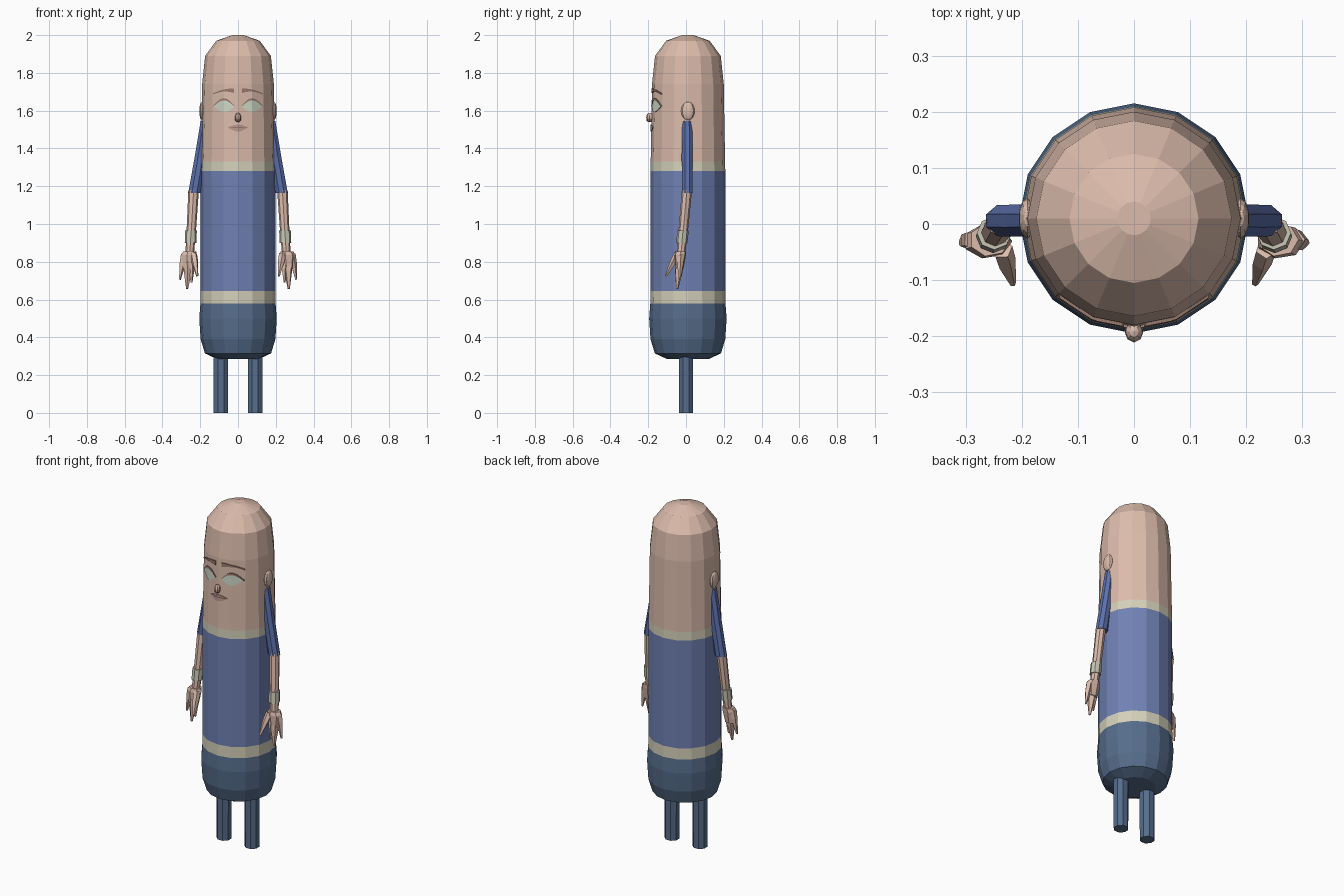
import bpy, bmesh, math
from mathutils import Vector

if "Cube" in bpy.data.objects:
    bpy.data.objects.remove(bpy.data.objects["Cube"])

CY = 0.01  # body axis position in y


def material(name, r, g, b):
    m = bpy.data.materials.new(name)
    lin = [((c / 255 + 0.055) / 1.055) ** 2.4 for c in (r, g, b)]
    m.diffuse_color = (*lin, 1)
    m.use_nodes = True
    m.node_tree.nodes["Principled BSDF"].inputs["Base Color"].default_value = m.diffuse_color
    return m


skin = material("skin", 220, 188, 172)
shirt = material("shirt blue", 112, 129, 180)
sleeve_blue = material("sleeve blue", 92, 112, 172)
cream = material("cream band", 212, 208, 186)
trousers = material("trouser blue", 86, 109, 139)
cuff_grey = material("cuff grey", 200, 198, 180)
eye_white = material("eye pale green", 205, 215, 198)
brow_brown = material("brow brown", 152, 122, 110)
lip = material("lip", 186, 152, 140)


def finish(bm, name, *mats):
    bmesh.ops.recalc_face_normals(bm, faces=bm.faces)
    me = bpy.data.meshes.new(name)
    bm.to_mesh(me)
    bm.free()
    for m in mats:
        me.materials.append(m)
    ob = bpy.data.objects.new(name, me)
    bpy.context.collection.objects.link(ob)
    return ob


def skin_rings(bm, rings):
    """Join rings of equal vertex count and cap both ends."""
    vs = [[bm.verts.new(p) for p in ring] for ring in rings]
    n = len(vs[0])
    for a, b in zip(vs, vs[1:]):
        for i in range(n):
            j = (i + 1) % n
            bm.faces.new((a[i], a[j], b[j], b[i]))
    bm.faces.new(vs[0])
    bm.faces.new(vs[-1])


def ring(c, rx, ry, n, turn=0.0):
    return [(c[0] + rx * math.cos(turn + math.tau * i / n),
             c[1] + ry * math.sin(turn + math.tau * i / n), c[2]) for i in range(n)]


def limb(name, mat, sections, n=8, turn=0.0):
    """Tube through sections of (x, y, z, rx, ry)."""
    bm = bmesh.new()
    skin_rings(bm, [ring(s[:3], s[3], s[4], n, turn) for s in sections])
    return finish(bm, name, mat)


def spike(name, mat, a, b, r0, r1, n=5):
    """Tapered finger between two points."""
    a, b = Vector(a), Vector(b)
    q = (b - a).to_track_quat('Z', 'Y')
    bm = bmesh.new()
    skin_rings(bm, [[c + q @ Vector((r * math.cos(math.tau * i / n), r * math.sin(math.tau * i / n), 0))
                     for i in range(n)] for c, r in ((a, r0), (a.lerp(b, 0.35), r0 * 0.95), (b, r1))])
    return finish(bm, name, mat)


def ball(name, mat, c, size, u=8, v=6):
    bm = bmesh.new()
    bmesh.ops.create_uvsphere(bm, u_segments=u, v_segments=v, radius=1)
    for p in bm.verts:
        p.co = Vector([p.co[i] * size[i] + c[i] for i in range(3)])
    return finish(bm, name, mat)


# Body: 16-sided capsule, coloured in bands by height
profile = [(0.11, 0.285), (0.175, 0.315), (0.198, 0.39), (0.205, 0.50), (0.199, 0.58),
           (0.198, 0.645), (0.198, 1.28), (0.197, 1.33), (0.193, 1.55), (0.19, 1.74),
           (0.174, 1.89), (0.115, 1.97), (0.03, 2.0)]
bm = bmesh.new()
skin_rings(bm, [ring((0, CY, z), r, r, 16) for r, z in profile])
body = finish(bm, "body", trousers, cream, shirt, skin)
for f in body.data.polygons:
    z = f.center.z
    f.material_index = 0 if z < 0.58 else 1 if z < 0.645 else 2 if z < 1.28 else 1 if z < 1.33 else 3


def front_y(x, z):
    """Front face of the 16-sided head at a given x and height."""
    r = 0.193 - (z - 1.55) * 0.0158
    t = math.pi / 8
    return CY - min((r * math.cos(t / 2) - abs(x) * math.sin(t * (k + 0.5))) / math.cos(t * (k + 0.5))
                    for k in range(4))


def face_plate(name, mat, x0, x1, lower, upper, lift=0.004, steps=10):
    """Thin plate following the head between two height curves."""
    bm = bmesh.new()
    xs = sorted({x0 + (x1 - x0) * i / steps for i in range(steps + 1)})
    rings = []
    for x in xs:
        t = (x - x0) / (x1 - x0)
        lo, hi = lower(t), upper(t)
        rings.append([(x, front_y(x, z) - d, z) for z, d in
                      ((lo, lift), (hi, lift), (hi, -0.003), (lo, -0.003))])
    skin_rings(bm, rings)
    return finish(bm, name, mat)


def arch(t):
    return math.sin(math.pi * min(max(t, 0.02), 0.98))


# Mouth and nose
face_plate("mouth", lip, -0.052, 0.052,
           lambda t: 1.511 - 0.022 * arch(t), lambda t: 1.513 + 0.013 * arch(t))
face_plate("mouth_line", brow_brown, -0.045, 0.045,
           lambda t: 1.509, lambda t: 1.509 + 0.004 * arch(t) + 0.001, 0.005)
ball("nose", skin, (0, -0.192, 1.565), (0.016, 0.019, 0.024))
ball("nose_underside", brow_brown, (0, -0.193, 1.553), (0.0165, 0.017, 0.014))

for side, s in (("right", 1), ("left", -1)):
    # Eyes with a thin dark lid, and slanted brows
    def plate(name, mat, a, b, lo, up, lift=0.004):
        if s > 0:
            face_plate(side + name, mat, a, b, lo, up, lift)
        else:
            face_plate(side + name, mat, -b, -a, lambda t: lo(1 - t), lambda t: up(1 - t), lift)

    plate("_eye", eye_white, 0.02, 0.128,
          lambda t: 1.622 - 0.03 * arch(t), lambda t: 1.624 + 0.032 * arch(t))
    plate("_eyelid", brow_brown, 0.018, 0.132,
          lambda t: 1.620 + 0.035 * arch(t), lambda t: 1.624 + 0.042 * arch(t), 0.006)
    plate("_brow", brow_brown, 0.02, 0.133,
          lambda t: 1.693 + 0.012 * arch(t) - 0.008 * t,
          lambda t: 1.717 + 0.008 * arch(t) - 0.026 * t, 0.006)

    # Ear
    ball(side + "_ear", skin, (s * 0.19, 0.01, 1.598), (0.016, 0.036, 0.049), 10, 8)

    # Arm: sleeve, forearm, cuff
    limb(side + "_sleeve", sleeve_blue,
         [(s * 0.170, 0.006, 1.545, 0.030, 0.029), (s * 0.198, 0.006, 1.36, 0.033, 0.031),
          (s * 0.231, 0.006, 1.165, 0.035, 0.030)], turn=math.pi / 8)
    limb(side + "_forearm", skin,
         [(s * 0.235, 0.005, 1.18, 0.028, 0.027), (s * 0.247, -0.014, 0.97, 0.025, 0.025),
          (s * 0.256, -0.027, 0.84, 0.023, 0.023)])
    limb(side + "_cuff", cuff_grey,
         [(s * 0.249, -0.016, 0.965, 0.031, 0.030), (s * 0.251, -0.022, 0.90, 0.031, 0.030)])

    # Hand: palm, fingers, thumb
    limb(side + "_palm", skin,
         [(s * 0.257, -0.028, 0.855, 0.036, 0.030), (s * 0.261, -0.031, 0.835, 0.044, 0.031),
          (s * 0.264, -0.034, 0.765, 0.032, 0.022)], 7)
    spike(side + "_middle_finger", skin, (s * 0.264, -0.035, 0.80), (s * 0.269, -0.047, 0.657), 0.023, 0.006)
    spike(side + "_outer_finger", skin, (s * 0.286, -0.028, 0.84), (s * 0.308, -0.034, 0.705), 0.019, 0.005)
    spike(side + "_inner_finger", skin, (s * 0.247, -0.036, 0.81), (s * 0.246, -0.046, 0.69), 0.018, 0.005)
    spike(side + "_thumb", skin, (s * 0.235, -0.045, 0.84), (s * 0.216, -0.106, 0.725), 0.019, 0.006)

    # Leg
    limb(side + "_leg", trousers,
         [(s * 0.091, 0.0, 0.0, 0.041, 0.040), (s * 0.091, 0.0, 0.32, 0.042, 0.041)], turn=math.pi / 8)
